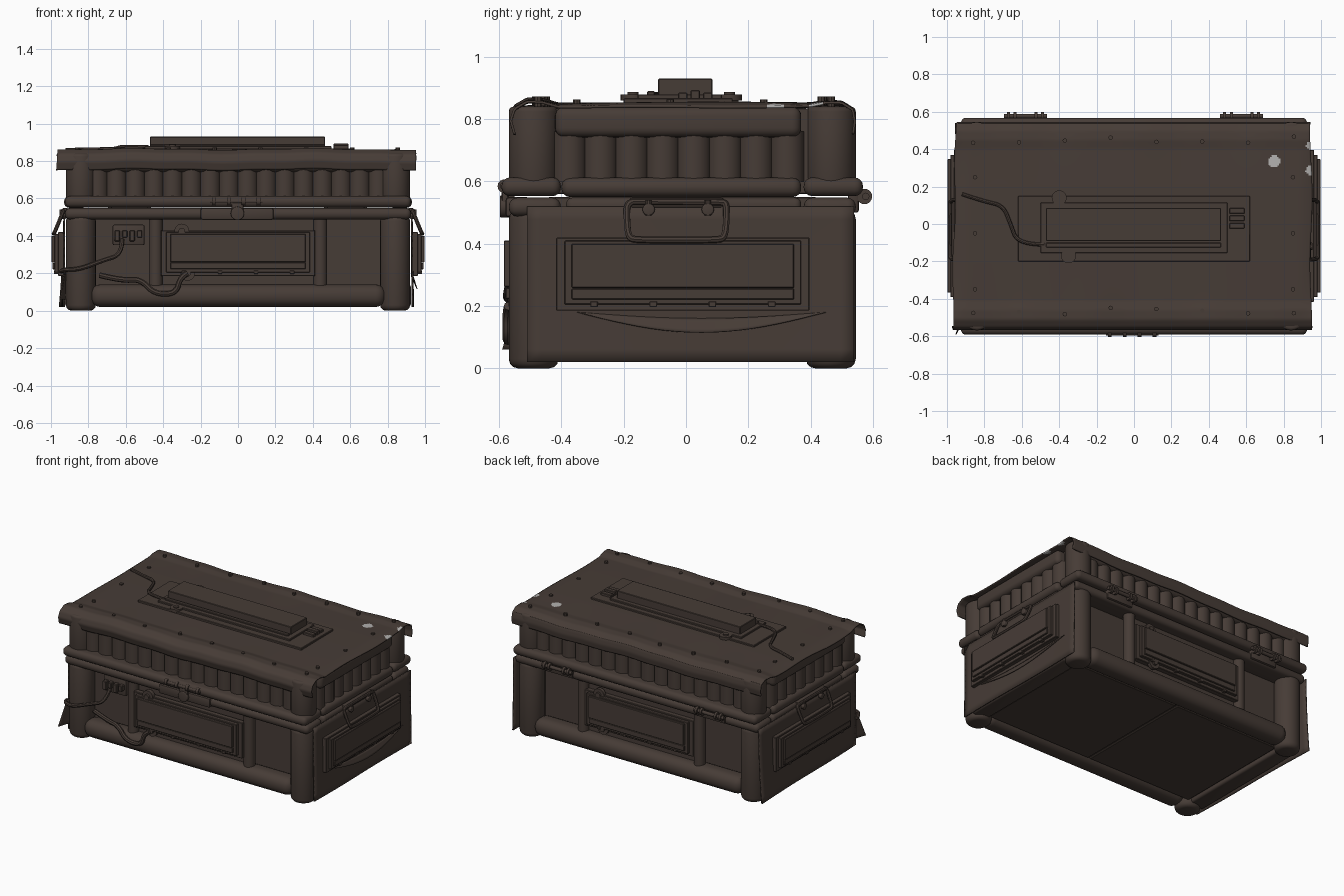
import bpy, bmesh, math, random
from mathutils import Vector, Matrix

if "Cube" in bpy.data.objects:
    bpy.data.objects.remove(bpy.data.objects["Cube"])

random.seed(4)


def material(name, rgb):
    m = bpy.data.materials.new(name)
    m.diffuse_color = (*rgb, 1)
    m.use_nodes = True
    m.node_tree.nodes["Principled BSDF"].inputs["Base Color"].default_value = m.diffuse_color
    return m


BROWN = material("dark brown metal", (0.062, 0.045, 0.037))
GREY = material("pale grey", (0.45, 0.44, 0.43))
YC, HY = -0.012, 0.557          # body centre and half depth in y
CY = HY - 0.08                  # corner column offset in y


def finish(name, bm, mat=BROWN, mirror=False, M=None, solid=0):
    if M:
        bmesh.ops.transform(bm, matrix=M, verts=bm.verts)
    if not solid:
        bmesh.ops.recalc_face_normals(bm, faces=bm.faces)
    me = bpy.data.meshes.new(name)
    bm.to_mesh(me)
    bm.free()
    me.materials.append(mat)
    me.shade_smooth()
    me.set_sharp_from_angle(angle=math.radians(35))
    ob = bpy.data.objects.new(name, me)
    bpy.context.collection.objects.link(ob)
    if solid:
        mod = ob.modifiers.new("thickness", 'SOLIDIFY')
        mod.thickness, mod.offset = solid, 0
    if mirror:
        ob.modifiers.new("mirror", 'MIRROR')
    return ob


def box(name, x, y, z, bevel=0.003, seg=1, **kw):
    bm = bmesh.new()
    bmesh.ops.create_cube(bm, size=1)
    for v in bm.verts:
        v.co = [(a + b) / 2 + c * (b - a) for c, (a, b) in zip(v.co, (x, y, z))]
    if bevel:
        bmesh.ops.bevel(bm, geom=bm.edges[:], offset=bevel, segments=seg, profile=0.5,
                        affect='EDGES', clamp_overlap=True)
    return finish(name, bm, **kw)


def rod(name, p, q, r, n=20, bevel=0, **kw):
    p, q = Vector(p), Vector(q)
    bm = bmesh.new()
    bmesh.ops.create_cone(bm, cap_ends=True, segments=n, radius1=r, radius2=r, depth=(q - p).length)
    if bevel:
        rim = [e for e in bm.edges if abs(e.verts[0].co.z - e.verts[1].co.z) < 1e-5]
        bmesh.ops.bevel(bm, geom=rim, offset=bevel, segments=3, profile=0.5, affect='EDGES')
    R = Vector((0, 0, 1)).rotation_difference(q - p).to_matrix().to_4x4()
    bm.transform(Matrix.Translation((p + q) / 2) @ R)
    return finish(name, bm, **kw)


def pipe(name, pts, r, closed=False, **kw):
    cu = bpy.data.curves.new(name, 'CURVE')
    cu.dimensions, cu.bevel_depth, cu.bevel_resolution, cu.use_fill_caps = '3D', r, 2, True
    sp = cu.splines.new('NURBS')
    sp.points.add(len(pts) - 1)
    for a, b in zip(sp.points, pts):
        a.co = (*b, 1)
    sp.order_u, sp.resolution_u, sp.use_endpoint_u, sp.use_cyclic_u = 3, 6, True, closed
    tmp = bpy.data.objects.new("tmp", cu)
    bpy.context.collection.objects.link(tmp)
    bpy.context.view_layer.update()
    me = bpy.data.meshes.new_from_object(tmp.evaluated_get(bpy.context.evaluated_depsgraph_get()))
    bm = bmesh.new()
    bm.from_mesh(me)
    bpy.data.objects.remove(tmp)
    return finish(name, bm, **kw)


def sheet(name, f, nu, nv, solid=0.008, spots=(), **kw):
    bm = bmesh.new()
    g = [[bm.verts.new(f(i / nu, j / nv)) for j in range(nv + 1)] for i in range(nu + 1)]
    for i in range(nu):
        for j in range(nv):
            fc = bm.faces.new((g[i][j], g[i + 1][j], g[i + 1][j + 1], g[i][j + 1]))
            c = fc.calc_center_median()
            fc.material_index = int(any(math.hypot(c.x - a, c.y - b) < r for a, b, r in spots))
    return finish(name, bm, solid=solid, **kw)


# inner bodies, recessed panels and underside
box("body_core", (-0.87, 0.87), (YC - 0.43, YC + 0.43), (0.05, 0.55))
box("body_centre_block", (-0.42, 0.42), (YC - 0.485, YC + 0.485), (0.05, 0.5))
box("lid_core", (-0.87, 0.87), (YC - 0.47, YC + 0.47), (0.56, 0.835))
for s in (-1, 1):
    box("underside_panel", sorted((s * 0.008, s * 0.8)), (YC - 0.42, YC + 0.42), (0.04, 0.06))
    box("underside_side_rail", sorted((s * 0.81, s * 0.925)), (YC - 0.44, YC + 0.44), (0.022, 0.14), 0.015, 3)

# front and back: columns, tubes, rims, corrugation
for s in (-1, 1):
    y = YC + s * CY
    tag = "front" if s < 0 else "back"

    def ys(a, b):
        return sorted((YC + s * a, YC + s * b))
    rod(tag + "_corner_column", (0.84, y, 0), (0.84, y, 0.51), 0.08, 28, 0.03, mirror=True)
    rod(tag + "_lid_column", (0.84, y, 0.59), (0.84, y, 0.84), 0.08, 28, 0.015, mirror=True)
    box(tag + "_bottom_tube", (-0.79, 0.79), ys(0.42, 0.557), (0.02, 0.14), 0.055, 6)
    box(tag + "_body_rim", (-0.925, 0.925), ys(0.39, 0.557), (0.488, 0.548), 0.027, 4)
    box(tag + "_lid_rim", (-0.925, 0.925), ys(0.39, 0.58), (0.553, 0.613), 0.027, 4)
    box(tag + "_top_roll", (-0.83, 0.83), ys(0.41, 0.54), (0.74, 0.845), 0.045, 6)
    for k in range(16):
        x = -0.75 + k * 0.1
        rod(tag + "_corrugation", (x, YC + s * 0.47, 0.6), (x, YC + s * 0.47, 0.76), 0.058, 16)
    rod(tag + "_post", (0.44, YC + s * 0.49, 0.12), (0.44, YC + s * 0.49, 0.5), 0.037, 20, mirror=True)

# ends: rims, rolls, corrugation
for k in range(8):
    y = -0.375 + k * 0.1
    rod("end_corrugation", (0.855, y, 0.6), (0.855, y, 0.76), 0.057, 16, mirror=True)
box("end_top_roll", (0.8, 0.925), (-0.42, 0.37), (0.742, 0.84), 0.03, 5, mirror=True)
box("end_lid_rim", (0.8, 0.93), (-0.4, 0.37), (0.55, 0.612), 0.028, 4, mirror=True)
box("end_body_rim", (0.8, 0.925), (-0.385, 0.37), (0.49, 0.548), 0.02, 3, mirror=True)


# instrument panels: local u across, v up, d outward
def panel(tag, M, w, v0, v1, d, lugs=True):
    h = v1 - v0
    box(tag + "_panel_back", (-w * 1.07, w * 1.07), (v0 - 0.02, v1 + 0.01), (-0.02, d * 0.3), M=M)
    box(tag + "_panel_frame", (-w, w), (v0, v1), (0, d * 0.7), M=M)
    box(tag + "_panel_face", (-w * 0.94, w * 0.94), (v0 + h * 0.26, v1 - 0.01), (0, d), M=M)
    box(tag + "_panel_ledge", (-w * 0.94, w * 0.94), (v0 + h * 0.08, v0 + h * 0.25), (0, d * 0.9), M=M)
    for k in (-0.75, -0.25, 0.25, 0.75):
        box(tag + "_panel_clip", (k * w - 0.012, k * w + 0.012), (v0 - 0.008, v0 + 0.01), (0, d * 0.75), 0.002, M=M)
    if lugs:
        for u, v in ((-w * 0.78, v1 + 0.005), (-w * 0.7, v0 - 0.005)):
            rod(tag + "_panel_lug", (u, v, 0), (u, v, d * 0.45), 0.04, 20, M=M)
            rod(tag + "_panel_lug_pin", (u, v, 0), (u, v, d * 0.7), 0.018, 12, M=M)


UP = Matrix.Rotation(math.radians(90), 4, 'X')
Z = lambda deg: Matrix.Rotation(math.radians(deg), 4, 'Z')
T = Matrix.Translation
panel("front", T((0, -0.525, 0)) @ UP, 0.385, 0.205, 0.42, 0.06)
panel("back", T((0, 0.495, 0)) @ Z(180) @ UP, 0.385, 0.205, 0.42, 0.05)
panel("right", T((0.947, -0.01, 0)) @ Z(90) @ UP, 0.38, 0.205, 0.41, 0.05, False)
panel("left", T((-0.947, -0.01, 0)) @ Z(-90) @ UP, 0.38, 0.205, 0.41, 0.05, False)

# top unit
box("top_unit_plate", (-0.62, 0.62), (-0.2, 0.15), (0.845, 0.868))
box("top_unit_base", (-0.5, 0.5), (-0.155, 0.115), (0.86, 0.88))
box("top_unit_box", (-0.47, 0.465), (-0.09, 0.085), (0.87, 0.93))
box("top_unit_ledge", (-0.47, 0.465), (-0.125, -0.1), (0.87, 0.89))
for u, v in ((-0.4, 0.14), (-0.35, -0.17)):
    rod("top_unit_lug", (u, v, 0.86), (u, v, 0.88), 0.04)
    rod("top_unit_lug_pin", (u, v, 0.86), (u, v, 0.888), 0.018, 12)
for k in range(3):
    box("top_unit_connector", (0.51, 0.59), (-0.025 + k * 0.04, 0.005 + k * 0.04), (0.86, 0.885 + 0.008 * (k % 2)))

# crumpled top sheet with worn-through spots
PROF = [(-0.55, 0.755), (-0.563, 0.8), (-0.55, 0.837), (-0.51, 0.86), (-0.46, 0.86), (-0.41, 0.847),
        (-0.2, 0.85), (0, 0.852), (0.2, 0.852), (0.4, 0.848), (0.45, 0.855), (0.5, 0.85), (0.535, 0.828),
        (0.542, 0.79), (0.536, 0.75)]
LEN = [0]
for a, b in zip(PROF, PROF[1:]):
    LEN.append(LEN[-1] + math.dist(a, b))


def top_sheet(u, v):
    t = v * LEN[-1]
    i = next(k for k in range(len(PROF) - 1) if t <= LEN[k + 1] + 1e-6)
    f = (t - LEN[i]) / (LEN[i + 1] - LEN[i])
    y, z = (PROF[i][k] * (1 - f) + PROF[i + 1][k] * f for k in (0, 1))
    left = -0.972 + 0.022 * v + 0.005 * math.sin(14 * v)
    right = 0.947 + 0.006 * math.sin(11 * v + 1)
    x = left + (right - left) * u
    edge = min(1, abs(y) / 0.5) ** 4
    droop = 0.02 * max(0, (abs(x) - 0.87) / 0.1) ** 2 * (1 - edge)
    z += 0.004 * edge * math.sin(7 * x + 2 * y) + 0.002 * edge * math.sin(19 * x) - droop
    return (x, y, z)


ob = sheet("top_sheet", top_sheet, 210, 140,
           spots=((0.75, 0.335, 0.032), (0.943, 0.285, 0.026), (0.943, 0.42, 0.024)))
ob.data.materials.append(GREY)

# bolts round the top sheet
for k in range(8):
    x = -0.86 + k * 0.245
    for y in (-0.465, 0.45):
        yy = y + random.uniform(-0.02, 0.02)
        rod("sheet_bolt", (x, yy, 0.84), (x, yy, 0.873), 0.012, 8)
for y in (-0.35, -0.05, 0.25):
    rod("sheet_side_bolt", (0.85, y, 0.83), (0.85, y, 0.864), 0.012, 8, mirror=True)

# end sheets, the left one flaring at its lower back corner
for s in (-1, 1):
    sheet("right_end_sheet" if s > 0 else "left_end_sheet",
          lambda u, v: (s * (0.93 + (0.005 if s > 0 else 0.022 * u) * (1 - v) ** 2
                             + 0.003 * math.sin(7 * u) * (1 - v)), -0.51 + 1.05 * u, 0.02 + 0.5 * v), 24, 12)
sheet("right_torn_flap", lambda u, v: (0.938 + 0.02 * math.sin(math.pi * u) * (1 - v), -0.35 + 0.8 * u,
                                       0.18 - (0.02 + (1 - v) * 0.045) * math.sin(math.pi * u)), 20, 4, 0.004)
sheet("left_torn_flap", lambda u, v: (-0.922 - 0.03 * u * (1 - v), -0.5 - 0.09 * u * (1 - v * 0.6),
                                      0.06 + 0.17 * v), 6, 8, 0.005)

# end carry handles
hp = [(0.935, -0.17, 0.535), (0.935, -0.19, 0.53), (0.955, -0.19, 0.48), (0.98, -0.185, 0.42), (0.985, -0.16, 0.412),
      (0.985, 0.1, 0.412), (0.98, 0.125, 0.42), (0.955, 0.13, 0.48), (0.935, 0.13, 0.53), (0.935, 0.11, 0.535)]
pipe("end_handle", hp, 0.011, True, mirror=True)
box("handle_mount", (0.91, 0.937), (-0.18, 0.12), (0.515, 0.55), 0.008, 2, mirror=True)
for y in (-0.12, 0.07):
    rod("handle_knob", (0.92, y, 0.51), (0.955, y, 0.51), 0.02, 14, 0.005, mirror=True)
    rod("handle_pin", (0.945, y, 0.49), (0.945, y, 0.54), 0.01, 10, mirror=True)

# front latch
box("latch_plate", (-0.2, 0.19), (-0.58, -0.5), (0.485, 0.55), 0.012, 2)
rod("latch_rod", (-0.15, -0.585, 0.585), (0.13, -0.585, 0.585), 0.012, 12)
for x in (-0.13, -0.05, 0.03, 0.11):
    rod("latch_collar", (x - 0.01, -0.583, 0.585), (x + 0.01, -0.583, 0.585), 0.022, 14)
box("latch_tongue", (-0.035, 0.03), (-0.592, -0.57), (0.51, 0.59), 0.008, 2)
rod("latch_disc", (-0.003, -0.597, 0.52), (-0.003, -0.55, 0.52), 0.036, 24, 0.005)

# back hinges
for x in (-0.58, 0.575):
    box("hinge_plate", (x - 0.1, x + 0.1), (0.52, 0.555), (0.5, 0.61), 0.008, 2)
    rod("hinge_rod", (x - 0.115, 0.577, 0.552), (x + 0.115, 0.577, 0.552), 0.012, 12)
    for k in (-0.09, -0.055, 0.055, 0.09):
        rod("hinge_collar", (x + k - 0.008, 0.573, 0.552), (x + k + 0.008, 0.573, 0.552), 0.025, 14)

# hoses and the front junction box
pipe("front_hose", [(-0.27, -0.57, 0.2), (-0.31, -0.575, 0.18), (-0.33, -0.575, 0.09), (-0.45, -0.57, 0.09),
                    (-0.52, -0.555, 0.17), (-0.62, -0.52, 0.16), (-0.74, -0.5, 0.19)], 0.015)
pipe("side_hose", [(-0.62, -0.5, 0.38), (-0.62, -0.55, 0.3), (-0.72, -0.57, 0.27), (-0.85, -0.58, 0.22),
                   (-0.94, -0.55, 0.22), (-0.945, -0.5, 0.21)], 0.012)
pipe("top_hose", [(-0.48, -0.11, 0.875), (-0.62, -0.11, 0.88), (-0.66, 0.0, 0.865), (-0.7, 0.1, 0.865),
                  (-0.8, 0.12, 0.862), (-0.92, 0.16, 0.86)], 0.01)
box("junction_box", (-0.67, -0.5), (-0.5, -0.43), (0.35, 0.46), 0.008, 2)
for k in range(4):
    box("junction_plug", (-0.66 + 0.04 * k, -0.632 + 0.04 * k), (-0.53, -0.48), (0.37 + 0.02 * (k % 2), 0.43), 0.004)
